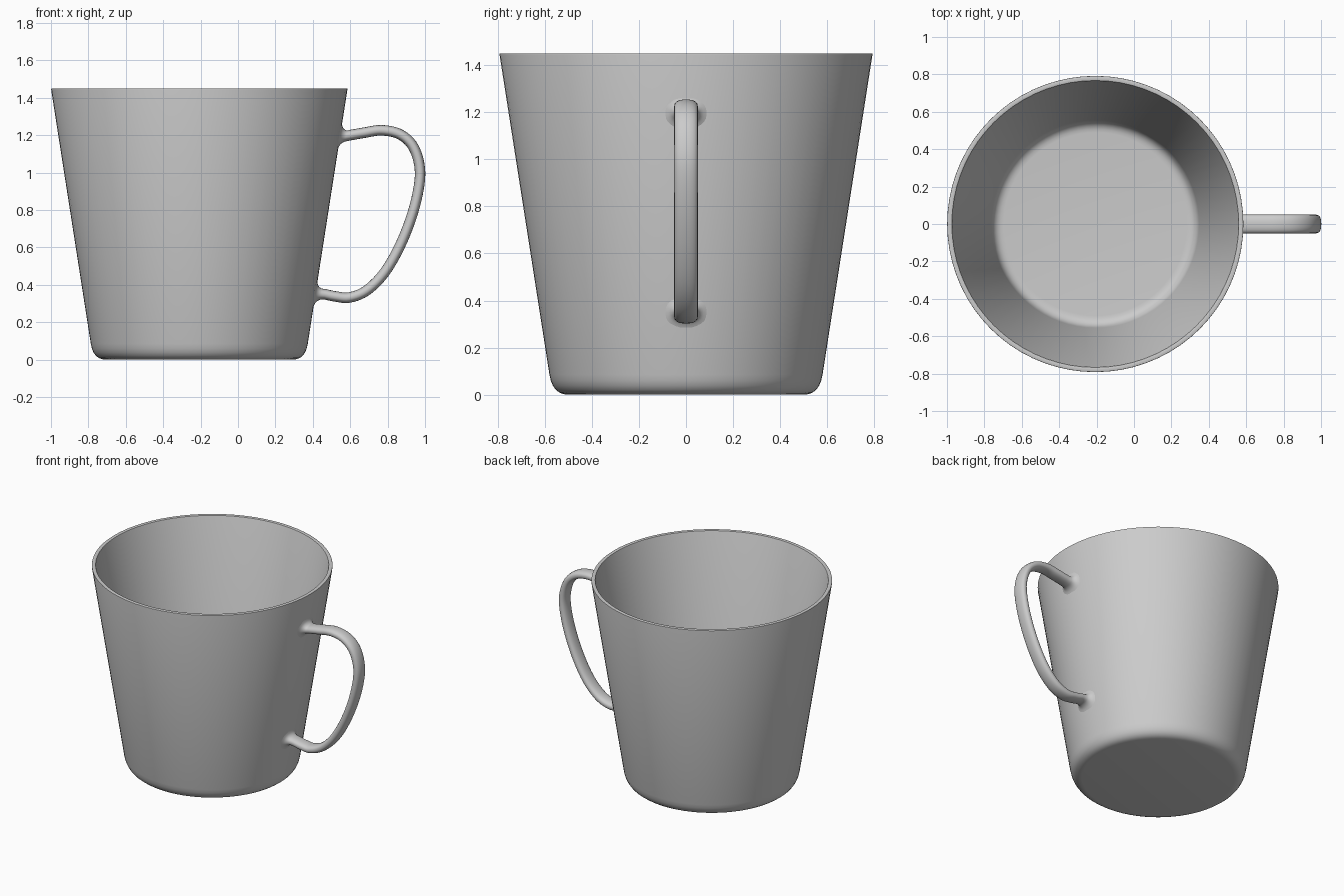
import bpy, bmesh, math
from mathutils import Vector

if "Cube" in bpy.data.objects:
    bpy.data.objects.remove(bpy.data.objects["Cube"], do_unlink=True)

AXIS_X = -0.207      # centre of the cup body
HEIGHT = 1.45
RIM_R = 0.793
SLOPE = 0.156        # radius gained per unit of height
WALL = 0.027


def outer_radius(z):
    return RIM_R - SLOPE * (HEIGHT - z)


def make_object(name, bm, mat, angle):
    bmesh.ops.recalc_face_normals(bm, faces=bm.faces)
    mesh = bpy.data.meshes.new(name)
    bm.to_mesh(mesh)
    bm.free()
    obj = bpy.data.objects.new(name, mesh)
    bpy.context.collection.objects.link(obj)
    mesh.materials.append(mat)
    bpy.ops.object.select_all(action='DESELECT')
    obj.select_set(True)
    bpy.context.view_layer.objects.active = obj
    bpy.ops.object.shade_smooth_by_angle(angle=math.radians(angle))
    return obj


def corner(start, control, end, steps=6):
    """Rounded profile corner as a quadratic curve."""
    a, b, c = Vector(start), Vector(control), Vector(end)
    ts = [i / steps for i in range(steps + 1)]
    return [a * (1 - t) ** 2 + b * 2 * t * (1 - t) + c * t * t for t in ts]


grey = bpy.data.materials.new("plain_grey")
grey.use_nodes = True
colour = (0.6, 0.6, 0.6, 1)
grey.diffuse_color = colour
grey.node_tree.nodes["Principled BSDF"].inputs["Base Color"].default_value = colour

# Cup body: closed wall profile (radius, height) turned around its axis
foot = corner((0.5, 0), (outer_radius(0), 0), (outer_radius(0.085), 0.085))
lip_out = corner((outer_radius(1.443), 1.443), (RIM_R, HEIGHT), (RIM_R - 0.006, HEIGHT), 2)
lip_in = corner((RIM_R - WALL + 0.005, HEIGHT), (RIM_R - WALL, HEIGHT),
                (outer_radius(1.444) - WALL, 1.444), 2)
floor = corner((outer_radius(0.1) - WALL, 0.1), (outer_radius(0.035) - WALL, 0.035), (0.49, 0.035))
profile = [(0, 0), *foot, *lip_out, *lip_in, *floor, (0, 0.035)]

bm = bmesh.new()
verts = [bm.verts.new((AXIS_X + r, 0, z)) for r, z in profile]
edges = [bm.edges.new(pair) for pair in zip(verts, verts[1:])]
bmesh.ops.spin(bm, geom=verts + edges, cent=(AXIS_X, 0, 0), axis=(0, 0, 1),
               angle=math.tau, steps=72)
bmesh.ops.remove_doubles(bm, verts=bm.verts, dist=0.0005)
make_object("cup_body", bm, grey, 35)

# Handle: rounded strap swept along a path, flaring into the wall at both ends
path = [Vector(p) for p in (
    (0.6, 1.2), (0.675, 1.213), (0.765, 1.226), (0.858, 1.208), (0.928, 1.152),
    (0.966, 1.06), (0.971, 0.952), (0.936, 0.79), (0.869, 0.615), (0.783, 0.465),
    (0.687, 0.369), (0.596, 0.332), (0.525, 0.337), (0.465, 0.349))]
HALF_T, HALF_W, FLARE, SIDES = 0.028, 0.05, 0.042, 24


def smooth_path(pts, steps=5):
    """Points and unit tangents of a Catmull-Rom curve."""
    ext = [pts[0] * 2 - pts[1], *pts, pts[-1] * 2 - pts[-2]]
    out = []
    for i in range(len(pts) - 1):
        a, b, c, d = ext[i:i + 4]
        for k in range(steps + (i == len(pts) - 2)):
            t = k / steps
            pos = (b * 2 + (c - a) * t + (a * 2 - b * 5 + c * 4 - d) * t ** 2
                   + (b * 3 - a - c * 3 + d) * t ** 3) / 2
            tan = (c - a) + (a * 2 - b * 5 + c * 4 - d) * 2 * t + (b * 3 - a - c * 3 + d) * 3 * t * t
            out.append((pos, tan.normalized()))
    return out


def section(grow=0.0):
    """Rounded strap section as (across thickness, across width)."""
    pts = []
    for k in range(SIDES):
        a = math.tau * k / SIDES
        c, s = math.cos(a), math.sin(a)
        pts.append((math.copysign(abs(c) ** 0.85, c) * (HALF_T + grow),
                    math.copysign(abs(s) ** 0.85, s) * (HALF_W + grow)))
    return pts


def flare_rings(z_mid, up):
    """Rings from the wall outwards, following the wall's curve."""
    rings = []
    for i in range(7):
        a = math.pi / 2 * (1 - i / 7)
        away = FLARE * (1 - math.sin(a)) - (0.002 if i == 0 else 0)
        ring = []
        for t, w in section(FLARE * (1 - math.cos(a))):
            z = z_mid + up * t
            x = AXIS_X + math.sqrt(outer_radius(z) ** 2 - w * w) + away
            ring.append((x, w, z))
        rings.append(ring)
    return rings


rings = flare_rings(1.195, 1)
for pos, tan in smooth_path(path):
    rings.append([(pos.x - tan.y * t, w, pos.y + tan.x * t) for t, w in section()])
rings += reversed(flare_rings(0.35, -1))

bm = bmesh.new()
loops = [[bm.verts.new(p) for p in ring] for ring in rings]
for low, high in zip(loops, loops[1:]):
    for k in range(SIDES):
        n = (k + 1) % SIDES
        bm.faces.new((low[k], low[n], high[n], high[k]))
make_object("handle", bm, grey, 60)
